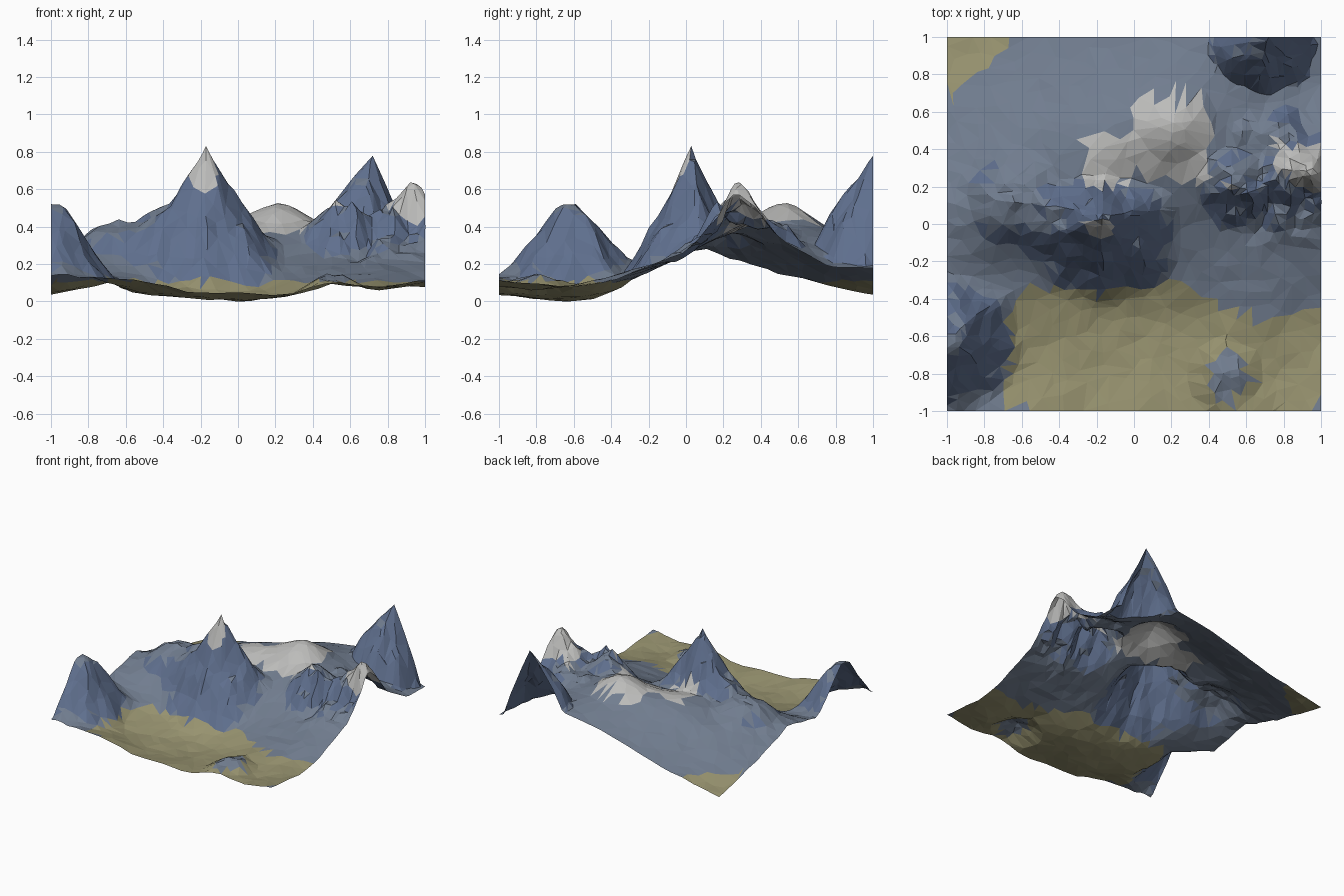
import bpy, bmesh, math, random
from mathutils import Vector, noise

if "Cube" in bpy.data.objects:
    bpy.data.objects.remove(bpy.data.objects["Cube"])

random.seed(4)
N = 84

# Broad ground heights: rows run y = -1..1, columns x = -1..1, step 0.25
BASE = [
    [.13, .13, .11, .05, .05, .04, .10, .08, .115],
    [.14, .09, .05, .02, .01, .03, .08, .07, .09],
    [.16, .12, .06, .04, .02, .04, .10, .11, .09],
    [.21, .17, .15, .13, .12, .14, .16, .18, .17],
    [.25, .31, .30, .28, .26, .25, .25, .27, .27],
    [.22, .31, .34, .40, .37, .38, .40, .40, .40],
    [.155, .24, .31, .40, .45, .48, .40, .34, .33],
    [.09, .15, .21, .29, .36, .40, .37, .29, .20],
    [.04, .09, .14, .21, .28, .33, .35, .27, .18],
]
# Peaks: x, y, summit height, radii west / east / south / north, steepness, ruggedness
PEAKS = [
    (-1.0, -.63, .52, .44, .44, .40, .38, 0, .04),
    (-.17, .03, .84, .45, .45, .45, .23, 1.5, .05),
    (.22, .55, .53, .22, .22, .22, .22, 1, .0),
    (.72, 1.0, .78, .31, .25, .30, .29, .85, .04),
    (.94, .29, .64, .26, .24, .24, .24, 1.2, .05),
    (.53, .20, .56, .19, .19, .22, .22, 1.1, .05),
    (.78, .12, .36, .32, .32, .26, .26, 1, .07),
    (.75, .50, .40, .25, .25, .15, .15, 1, .05),
    (.48, -.80, .16, .2, .2, .2, .2, 1, .02),
    (-.64, .12, .45, .25, .25, .24, .30, 1, .02),
    (-1.0, .12, .28, .3, .3, .2, .2, 1, .01),
]


def cubic(a, b, c, d, t):
    return b + .5 * t * (c - a + t * (2*a - 5*b + 4*c - d + t * (3*(b - c) + d - a)))


def ground(x, y):
    u, v = (x + 1) * 4, (y + 1) * 4
    i, j = min(int(u), 7), min(int(v), 7)
    at = lambda r, c: BASE[max(0, min(8, r))][max(0, min(8, c))]
    rows = [cubic(*[at(j + k, i + m) for m in (-1, 0, 1, 2)], u - i) for k in (-1, 0, 1, 2)]
    return cubic(*rows, v - j)


def height(x, y):
    z = ground(x, y)
    rough = .008
    for px, py, h, rw, re, rs, rn, p, rug in PEAKS:
        ang = math.atan2(y - py, x - px)
        ribs = 1 + .13 * noise.noise(Vector((math.cos(ang) * 2.2, math.sin(ang) * 2.2, px * 9)))
        t = math.hypot((x - px) / (rw if x < px else re), (y - py) / (rs if y < py else rn)) * ribs
        if t < 1:
            f = (1 - t) ** p if p else .5 + .5 * math.cos(math.pi * t)
            z += (h - ground(px, py)) * f
            rough += rug * min(1, 4 * t) * min(1, 2 * (1 - t))
    n = noise.noise(Vector((x * 7, y * 7, 3))) + .5 * noise.noise(Vector((x * 15, y * 15, 7)))
    return max(0, z + rough * n)


# Terrain sheet: jittered grid raised by the height function
bm = bmesh.new()
grid = []
for j in range(N + 1):
    for i in range(N + 1):
        x, y = 2 * i / N - 1, 2 * j / N - 1
        if 0 < i < N:
            x += random.uniform(-.3, .3) * 2 / N
        if 0 < j < N:
            y += random.uniform(-.3, .3) * 2 / N
        grid.append(bm.verts.new((x, y, height(x, y))))
for j in range(N):
    for i in range(N):
        a = j * (N + 1) + i
        q = [grid[a], grid[a + 1], grid[a + N + 2], grid[a + N + 1]]
        k = random.randint(0, 1)
        bm.faces.new((q[k], q[k + 1], q[k + 2]))
        bm.faces.new((q[k], q[k + 2], q[(k + 3) % 4]))
low = min(v.co.z for v in bm.verts)
for v in bm.verts:
    v.co.z -= low
mesh = bpy.data.meshes.new("mountain_terrain")
bm.to_mesh(mesh)
bm.free()
terrain = bpy.data.objects.new("mountain_terrain", mesh)
bpy.context.collection.objects.link(terrain)

# Reduce to irregular low-poly facets
dec = terrain.modifiers.new("facets", 'DECIMATE')
dec.ratio = .13
bpy.context.view_layer.objects.active = terrain
terrain.select_set(True)
bpy.ops.object.modifier_apply(modifier=dec.name)

# Rock, grass, snow and cliff colours by height and slope
for name, col in (("rock", (.165, .205, .275, 1)), ("grass", (.31, .29, .16, 1)),
                  ("snow", (.50, .50, .49, 1)), ("cliff", (.115, .16, .27, 1))):
    m = bpy.data.materials.new(name)
    m.diffuse_color = col
    m.use_nodes = True
    m.node_tree.nodes["Principled BSDF"].inputs["Base Color"].default_value = m.diffuse_color
    terrain.data.materials.append(m)
for f in terrain.data.polygons:
    f.use_smooth = False
    x, y, z = f.center
    wob = noise.noise(Vector((x * 6, y * 6, 1)))
    saddle = -.26 < x < .40 and .2 < y < .68 and z > .38 and not (x < 0 and y > .48)
    summit = -.26 < x < -.12 and -.1 < y < .03 and z > .58
    crags = x > .35 and y < .6 and z > .48 + .1 * wob
    if z < .108:
        f.material_index = 1
    elif saddle or summit or crags:
        f.material_index = 2
    elif f.normal.z < .72:
        f.material_index = 3
